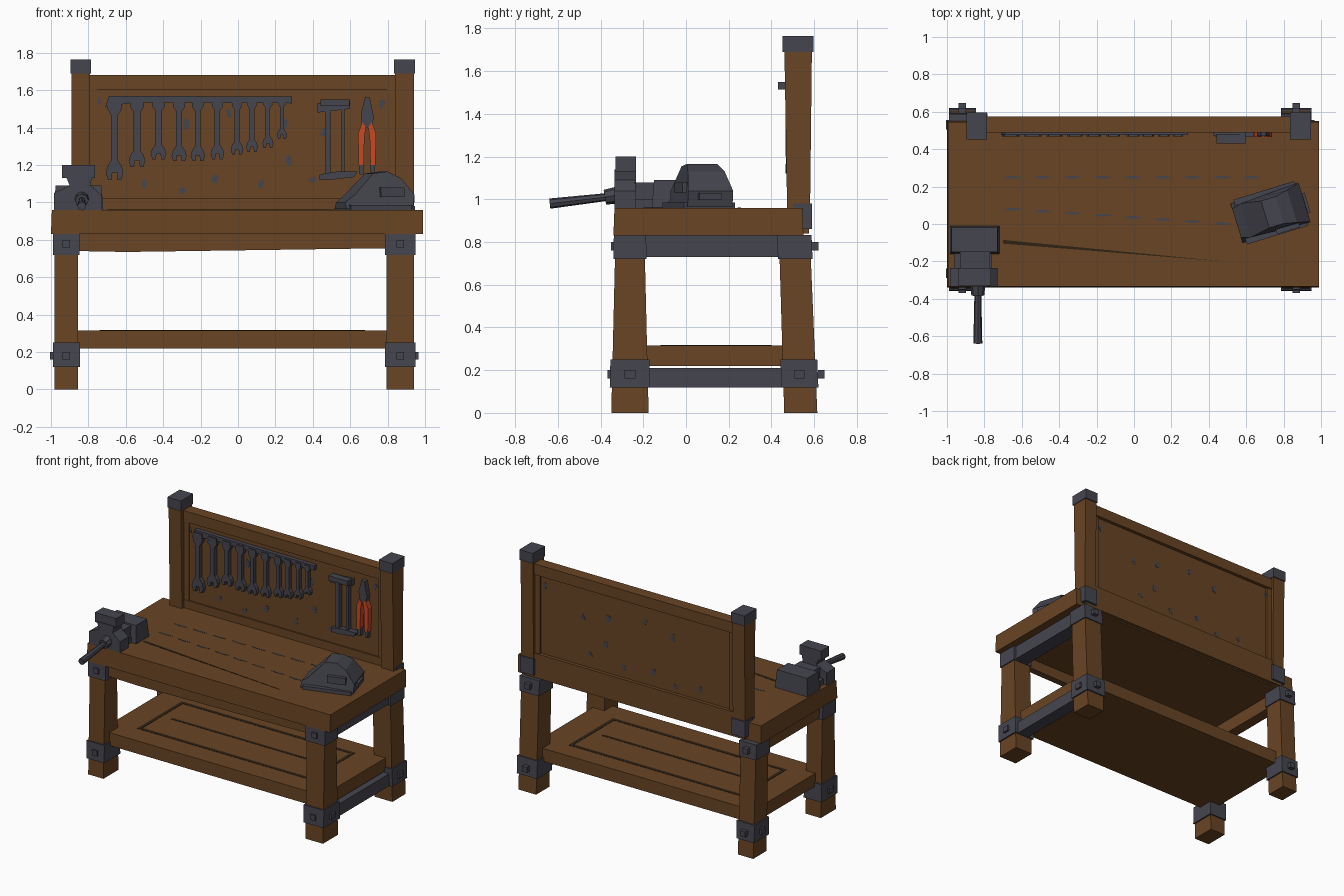
import bpy, bmesh, math, random
from mathutils import Matrix, Vector

if "Cube" in bpy.data.objects:
    bpy.data.objects.remove(bpy.data.objects["Cube"])

random.seed(4)


def material(name, rgb):
    m = bpy.data.materials.new(name)
    m.diffuse_color = (*rgb, 1)
    m.use_nodes = True
    m.node_tree.nodes["Principled BSDF"].inputs["Base Color"].default_value = m.diffuse_color
    return m


WOOD = material("brown wood", (0.140, 0.058, 0.017))
METAL = material("dark grey metal", (0.060, 0.060, 0.078))
RED = material("orange red grip", (0.60, 0.065, 0.018))
GROOVE = material("dark groove", (0.030, 0.016, 0.007))


def finish(name, bm, mat):
    bmesh.ops.recalc_face_normals(bm, faces=bm.faces)
    me = bpy.data.meshes.new(name)
    bm.to_mesh(me)
    bm.free()
    me.materials.append(mat)
    ob = bpy.data.objects.new(name, me)
    bpy.context.collection.objects.link(ob)
    return ob


def loft(name, lower, upper, mat):
    """Solid between two matching rings of 3D points."""
    bm = bmesh.new()
    a = [bm.verts.new(p) for p in lower]
    b = [bm.verts.new(p) for p in upper]
    bm.faces.new(a)
    bm.faces.new(b)
    n = len(a)
    for i in range(n):
        j = (i + 1) % n
        bm.faces.new((a[i], a[j], b[j], b[i]))
    return finish(name, bm, mat)


def ring(x0, x1, y0, y1, z):
    return [(x0, y0, z), (x1, y0, z), (x1, y1, z), (x0, y1, z)]


def box(name, x0, x1, y0, y1, z0, z1, mat):
    return loft(name, ring(x0, x1, y0, y1, z0), ring(x0, x1, y0, y1, z1), mat)


def plate(name, pts, y0, y1, mat):
    """Extrude an (x, z) outline along y."""
    return loft(name, [(x, y0, z) for x, z in pts], [(x, y1, z) for x, z in pts], mat)


def flat(name, pts, z0, z1, mat):
    """Extrude an (x, y) outline along z."""
    return loft(name, [(x, y, z0) for x, y in pts], [(x, y, z1) for x, y in pts], mat)


# Legs with metal sleeves and bolts
def leg(name, x0, x1, bot, top):
    def section(z, g=0.0):
        t = z / 0.83
        y0, y1 = (b + (u - b) * t for b, u in zip(bot, top))
        return ring(x0 - g, x1 + g, y0 - g, y1 + g, z)
    loft(name, section(0), section(0.83), WOOD)
    for part, z0, z1, g in (("lower", 0.12, 0.25, 0.01), ("upper", 0.72, 0.832, 0.008)):
        loft(f"{name}_{part}_sleeve", section(z0, g), section(z1, g), METAL)
        zc = 0.18 if part == "lower" else 0.78
        r = section(zc, g)
        ya, yb = r[0][1], r[2][1]
        yc, xc = (ya + yb) / 2, (x0 + x1) / 2
        s = 1 if x0 > 0 else -1
        xe = x1 + g if s > 0 else x0 - g
        if part == "lower":
            box(f"{name}_side_bolt", min(xe, xe + s * .015), max(xe, xe + s * .015),
                yc - .025, yc + .025, zc - .02, zc + .02, METAL)
        front = yc < 0
        yo, d = (ya, -0.012) if front else (yb, 0.03)
        box(f"{name}_{part}_bolt", xc - .02, xc + .02, min(yo, yo + d), max(yo, yo + d),
            zc - .02, zc + .02, METAL)


for side, x0, x1 in (("left", -0.98, -0.855), ("right", 0.795, 0.94)):
    leg(f"front_{side}_leg", x0, x1, (-0.35, -0.175), (-0.33, -0.195))
    leg(f"back_{side}_leg", x0, x1, (0.46, 0.615), (0.435, 0.58))

# Table top, front apron, side rails and shelf
loft("table_top", ring(-1, 0.99, -0.34, 0.55, 0.83), ring(-0.995, 0.99, -0.335, 0.545, 0.96), WOOD)
plate("front_apron", [(-.86, .74), (-.6, .735), (.8, .755), (.8, .84), (-.86, .84)], -0.30, -0.25, WOOD)
box("right_upper_rail", 0.82, 0.93, -0.2, 0.45, 0.73, 0.835, METAL)
box("left_upper_rail", -0.96, -0.88, -0.2, 0.45, 0.73, 0.835, WOOD)
box("right_lower_rail", 0.83, 0.925, -0.18, 0.47, 0.12, 0.21, METAL)
box("shelf", -0.93, 0.89, -0.28, 0.54, 0.22, 0.315, WOOD)

# Shelf grooves: an outlined panel with a central seam
gx0, gx1, gy0, gy1, gw = -0.74, 0.68, -0.12, 0.40, 0.025
for name, a, b, c, d in (("front", gx0, gx1, gy0, gy0 + gw), ("back", gx0, gx1, gy1 - gw, gy1),
                         ("left", gx0, gx0 + gw, gy0, gy1), ("right", gx1 - gw, gx1, gy0, gy1),
                         ("middle", gx0 + .1, gx1 - .1, .13, .15)):
    box(f"shelf_groove_{name}", a, b, c, d, 0.31, 0.317, GROOVE)

# Cracks in the table top
for i in range(9):
    x = -0.70 + i * 0.16
    for row, y in (("back", 0.25), ("middle", 0.08 - 0.1 * i / 9)):
        flat(f"{row}_crack_{i}", [(x, y), (x + .05, y - .008), (x + .11, y - .002), (x + .05, y + .008)],
             0.955, 0.962, METAL)
flat("front_crack", [(-.7, -.105), (.48, -.2), (-.7, -.085)], 0.955, 0.962, GROOVE)

# Back board: frame, recessed panel and posts
box("back_panel", -0.82, 0.86, 0.505, 0.55, 0.9, 1.65, WOOD)
box("back_top_rail", -0.82, 0.86, 0.49, 0.575, 1.60, 1.68, WOOD)
box("back_bottom_rail", -0.88, 0.92, 0.495, 0.575, 0.84, 1.02, WOOD)
for side, x0, x1 in (("left", -0.89, -0.79), ("right", 0.84, 0.94)):
    loft(f"{side}_post", ring(x0, x1, .475, .58, .87), ring(x0, x1, .46, .59, 1.74), WOOD)
    box(f"{side}_post_cap", x0 - .005, x1 + .005, .453, .597, 1.69, 1.765, METAL)
    box(f"{side}_post_foot", x0 - .006, x1 + .006, .50, .59, .86, .98, METAL)
    s = -0.79 if side == "left" else 0.80
    box(f"{side}_inner_trim", s, s + .04, .497, .565, 1.02, 1.60, WOOD)

# Worn spots showing on both faces of the panel
for i, (x, z) in enumerate([(-.75, 1.55), (-.3, 1.06), (-.12, 1.12), (.27, 1.22), (.46, 1.38), (.25, 1.42),
                            (.40, 1.12), (.77, 1.53), (-.5, 1.10), (.12, 1.10), (-.05, 1.48), (-.28, 1.42)]):
    pts = []
    for k in range(7):
        a, r = k * math.tau / 7, random.uniform(0.010, 0.026)
        pts.append((x + r * math.cos(a), z + 1.3 * r * math.sin(a)))
    plate(f"worn_spot_{i}", pts, 0.503, 0.552, METAL)

# Wrenches of falling size on a rail
plate("wrench_rail", [(-.71, 1.51), (-.55, 1.535), (.29, 1.53), (.29, 1.565), (-.69, 1.57)], 0.475, 0.51, METAL)
half = [(.25, .09), (.35, 0), (.75, 0), (1, .09), (.8, .17), (.4, .24), (.4, .80), (.8, .87), (.75, 1)]
outline = half + [(-u, v) for u, v in reversed(half)]
xs = [-.66, -.54, -.425, -.315, -.215, -.11, -.005, .075, .16, .235]
lows = [1.12, 1.19, 1.23, 1.22, 1.22, 1.23, 1.255, 1.27, 1.29, 1.34]
for i, (x, z) in enumerate(zip(xs, lows)):
    w, h = 0.047 - 0.0022 * i, 1.555 - z
    plate(f"wrench_{i}", [(x + u * w, z + v * h) for u, v in outline], 0.468, 0.498, METAL)
    box(f"wrench_hook_{i}", x - .008, x + .008, .49, .51, z + h * .5, z + h * .53, METAL)

# Bar clamp
box("clamp_head", 0.44, 0.595, 0.43, 0.48, 1.515, 1.55, METAL)
plate("clamp_top_arm", [(.425, 1.48), (.60, 1.50), (.60, 1.545), (.425, 1.53)], 0.47, 0.51, METAL)
box("clamp_bar", 0.465, 0.495, 0.475, 0.51, 1.13, 1.5, METAL)
box("clamp_screw", 0.55, 0.57, 0.475, 0.505, 1.16, 1.5, METAL)
plate("clamp_bottom_arm", [(.435, 1.12), (.49, 1.12), (.62, 1.135), (.64, 1.165), (.53, 1.165), (.435, 1.15)],
      0.465, 0.51, METAL)

# Pliers with coloured grips
plate("plier_jaws", [(.66, 1.40), (.72, 1.40), (.725, 1.46), (.705, 1.56), (.68, 1.565), (.658, 1.48)],
      0.47, 0.505, METAL)
for s, side in ((-1, "left"), (1, "right")):
    plate(f"plier_{side}_grip", [(.69 + s * u, z) for u, z in
          ((.006, 1.40), (.025, 1.43), (.048, 1.37), (.045, 1.20), (.018, 1.20), (.014, 1.35))], 0.465, 0.505, RED)
    plate(f"plier_{side}_tip", [(.69 + s * u, z) for u, z in
          ((.016, 1.21), (.044, 1.21), (.04, 1.15), (.02, 1.15))], 0.47, 0.50, METAL)

# Bench vise
box("vise_base", -0.96, -0.76, -0.33, -0.02, 0.95, 1.0, METAL)
loft("vise_body", ring(-.985, -.72, -.16, -.01, .96), ring(-.975, -.73, -.15, -.02, 1.09), METAL)
box("vise_slide", -0.93, -0.77, -0.24, -0.14, 0.98, 1.08, METAL)
plate("vise_front_jaw", [(-.985, .96), (-.73, .96), (-.73, 1.04), (-.79, 1.09), (-.78, 1.14),
                         (-.92, 1.14), (-.90, 1.09), (-.985, 1.05)], -0.335, -0.235, METAL)
box("vise_jaw_top", -0.94, -0.765, -0.33, -0.235, 1.13, 1.2, METAL)


def rod(name, p, q, r0, r1, sides, mat):
    p, q = Vector(p), Vector(q)
    bm = bmesh.new()
    mx = Matrix.Translation((p + q) / 2) @ (q - p).to_track_quat('Z', 'Y').to_matrix().to_4x4()
    bmesh.ops.create_cone(bm, cap_ends=True, segments=sides, radius1=r0, radius2=r1,
                          depth=(q - p).length, matrix=mx)
    return finish(name, bm, mat)


rod("vise_screw_collar", (-.835, -.38, 1.01), (-.835, -.32, 1.02), .035, .04, 8, METAL)
rod("vise_handle", (-.835, -.638, .98), (-.835, -.36, 1.012), .024, .018, 8, METAL)

# Hand power tool lying on the table, built straight then turned
side = [(-.19, .965), (.18, .965), (.19, 1.04), (.12, 1.13), (.05, 1.165), (-.03, 1.155), (-.14, 1.04), (-.19, 1.0)]
top_in = [0.10, 0.10, 0.10, 0.08, 0.065, 0.065, 0.085, 0.07]
tool = [loft("power_tool_body", [(x, -w - .01, z) for (x, z), w in zip(side, top_in)],
             [(x, w + .01, z) for (x, z), w in zip(side, top_in)], METAL),
        box("power_tool_base", -.17, .17, -.125, .125, .96, .985, METAL),
        box("power_tool_switch", .17, .205, -.06, .05, 1.0, 1.03, METAL),
        box("power_tool_side_vent", .0, .13, -.12, -.09, 1.03, 1.08, METAL)]
for ob in tool:
    ob.data.transform(Matrix.Translation((.73, .06, 0)) @ Matrix.Rotation(math.radians(17), 4, 'Z'))
